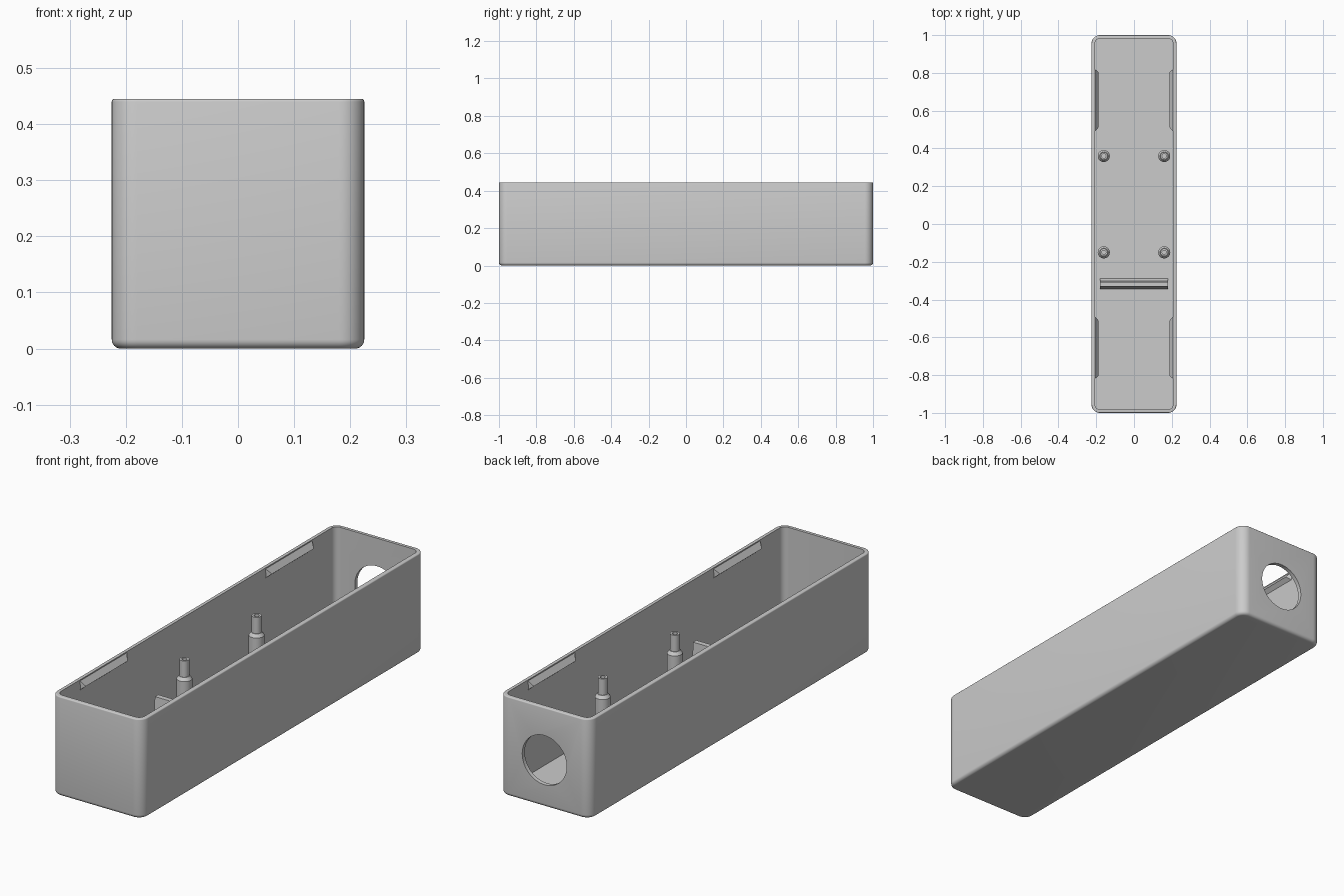
import bpy, bmesh, math
from mathutils import Matrix, Vector

if "Cube" in bpy.data.objects:
    bpy.data.objects.remove(bpy.data.objects["Cube"])

HALF_X, HALF_Y, HEIGHT = 0.225, 1.0, 0.445
WALL, CORNER, FILLET, LIP = 0.018, 0.045, 0.016, 0.005

grey = bpy.data.materials.new("plastic_grey")
grey.use_nodes = True
GREY = (0.6, 0.6, 0.6, 1)
grey.diffuse_color = GREY
grey.node_tree.nodes["Principled BSDF"].inputs["Base Color"].default_value = GREY


def finish(bm, name, smooth=True):
    bmesh.ops.recalc_face_normals(bm, faces=bm.faces)
    mesh = bpy.data.meshes.new(name)
    bm.to_mesh(mesh)
    bm.free()
    mesh.materials.append(grey)
    obj = bpy.data.objects.new(name, mesh)
    bpy.context.collection.objects.link(obj)
    if smooth:
        shade(obj)
    return obj


def shade(obj):
    bpy.ops.object.select_all(action='DESELECT')
    obj.select_set(True)
    bpy.context.view_layer.objects.active = obj
    bpy.ops.object.shade_smooth_by_angle(angle=math.radians(35))


def skin(bm, loops, closed=False):
    """Join successive point loops with quads; cap both ends unless closed."""
    rings = [[bm.verts.new(p) for p in loop] for loop in loops]
    pairs = list(zip(rings, rings[1:])) + ([(rings[-1], rings[0])] if closed else [])
    for a, b in pairs:
        n = len(a)
        for i in range(n):
            j = (i + 1) % n
            bm.faces.new((a[i], a[j], b[j], b[i]))
    if not closed:
        bm.faces.new(rings[0])
        bm.faces.new(rings[-1])


def rounded_loop(inset, z, steps=10):
    r = CORNER - inset
    cx, cy = HALF_X - CORNER, HALF_Y - CORNER
    pts = []
    for q, (sx, sy) in enumerate([(1, 1), (-1, 1), (-1, -1), (1, -1)]):
        for i in range(steps + 1):
            a = math.pi / 2 * (q + i / steps)
            pts.append((sx * cx + r * math.cos(a), sy * cy + r * math.sin(a), z))
    return pts


def circle(r, z, n=32):
    return [(r * math.cos(math.tau * i / n), r * math.sin(math.tau * i / n), z)
            for i in range(n)]


# Open tray: bottom fillet, outer wall, softened rim, inner wall and floor
sections = []
for i in range(7):
    a = math.pi / 2 * i / 6
    sections.append((FILLET * (1 - math.sin(a)), FILLET * (1 - math.cos(a))))
for i in range(4):
    a = math.pi / 2 * i / 3
    sections.append((LIP * (1 - math.cos(a)), HEIGHT - LIP * (1 - math.sin(a))))
sections += [(WALL, HEIGHT), (WALL, WALL)]
bm = bmesh.new()
skin(bm, [rounded_loop(d, z) for d, z in sections])
tray = finish(bm, "tray", smooth=False)

# Round cable opening in the back wall
bm = bmesh.new()
skin(bm, [circle(0.11, -0.1, 64), circle(0.11, 0.1, 64)])
bm.transform(Matrix.Translation((0, HALF_Y, 0.21)) @ Matrix.Rotation(math.pi / 2, 4, 'X'))
cutter = finish(bm, "opening_cutter", smooth=False)
cutter.hide_render = True
cut = tray.modifiers.new("opening", 'BOOLEAN')
cut.operation, cut.solver, cut.object = 'DIFFERENCE', 'EXACT', cutter
bpy.context.view_layer.objects.active = tray
bpy.ops.object.modifier_apply(modifier=cut.name)
bpy.data.objects.remove(cutter)
shade(tray)

# Stepped posts with hollow pins
post_profile = [(0.032, 0.01), (0.032, 0.208), (0.022, 0.222), (0.020, 0.222),
                (0.020, 0.295), (0.011, 0.295), (0.011, 0.225)]
for side, sx in (("left", 1), ("right", -1)):
    for end, y in (("back", 0.36), ("front", -0.15)):
        bm = bmesh.new()
        skin(bm, [circle(r, z) for r, z in post_profile])
        bm.transform(Matrix.Translation((sx * 0.16, y, 0)))
        finish(bm, f"{end}_{side}_post")

# Snap ridges with tapered ends under the rim
inner = HALF_X - WALL
for side, sx in (("left", 1), ("right", -1)):
    for end, sy in (("back", 1), ("front", -1)):
        bm = bmesh.new()
        loops = []
        for y, tip in ((0.49, 0.51), (0.82, 0.805)):
            loops.append([(sx * (inner + 0.004), sy * y, 0.44),
                          (sx * inner, sy * y, 0.44),
                          (sx * (inner - 0.018), sy * tip, 0.415),
                          (sx * inner, sy * y, 0.4),
                          (sx * (inner + 0.004), sy * y, 0.4)])
        skin(bm, loops)
        finish(bm, f"{end}_{side}_snap_ridge", smooth=False)

# Cross rib, thicker at its foot
bm = bmesh.new()
rib = [(-0.345, 0.01), (-0.33, 0.19), (-0.307, 0.19), (-0.297, 0.03), (-0.285, 0.01)]
skin(bm, [[(x, y, z) for y, z in rib] for x in (-0.18, 0.18)])
finish(bm, "cross_rib", smooth=False)
